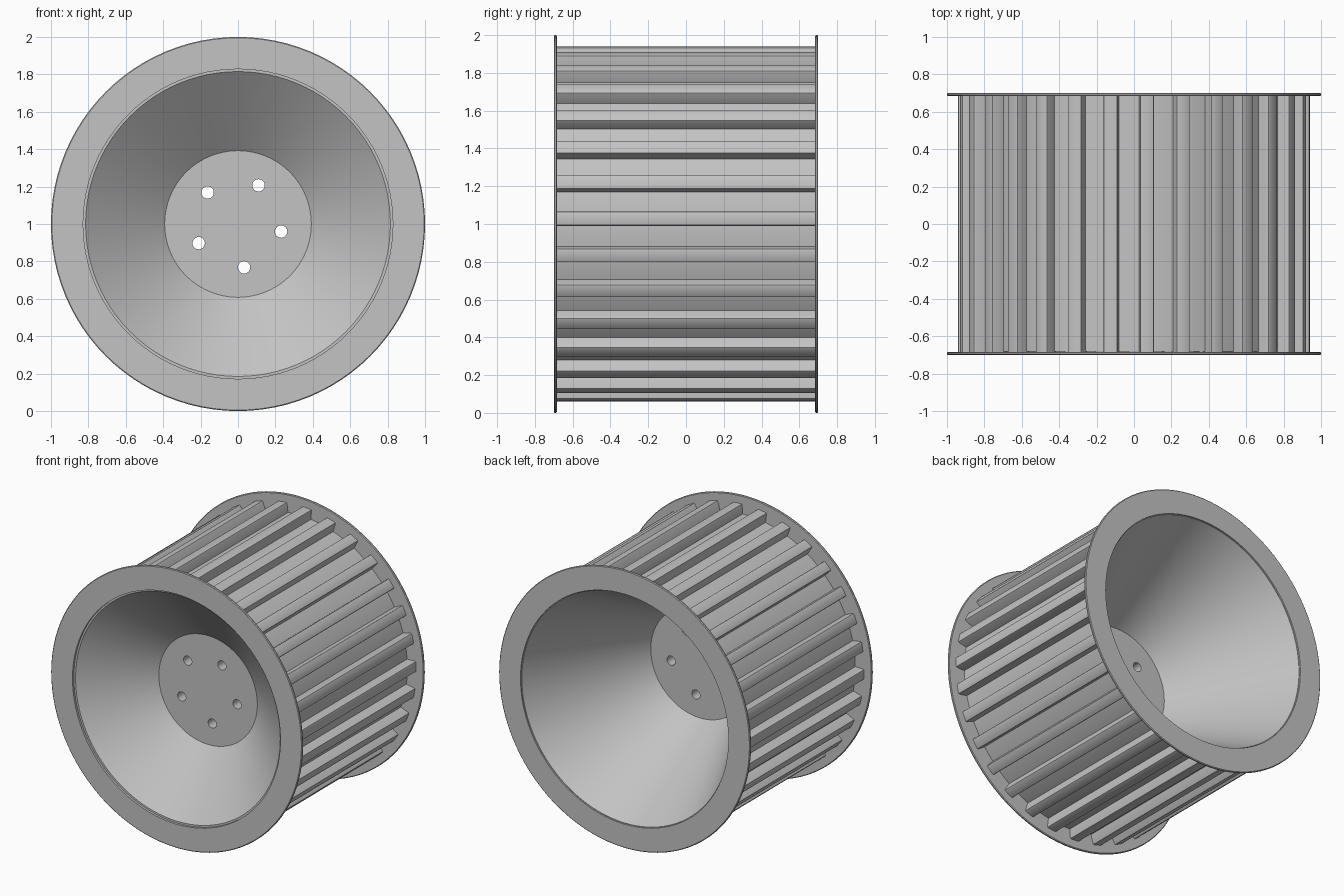
import bpy, bmesh, math
from mathutils import Matrix, Vector

if "Cube" in bpy.data.objects:
    bpy.data.objects.remove(bpy.data.objects["Cube"])

AXIS_Z = 1.0          # height of the wheel axis
SEGMENTS = 96
RIBS = 30

grey = bpy.data.materials.new("metal grey")
grey.diffuse_color = (0.55, 0.55, 0.55, 1)
grey.use_nodes = True
grey.node_tree.nodes["Principled BSDF"].inputs["Base Color"].default_value = grey.diffuse_color


def finish(name, bm):
    """Turn a bmesh into an object, lifted to the wheel axis."""
    bmesh.ops.recalc_face_normals(bm, faces=bm.faces)
    mesh = bpy.data.meshes.new(name)
    bm.to_mesh(mesh)
    bm.free()
    mesh.materials.append(grey)
    obj = bpy.data.objects.new(name, mesh)
    obj.location.z = AXIS_Z
    bpy.context.collection.objects.link(obj)
    return obj


def smooth(obj):
    bpy.ops.object.select_all(action='DESELECT')
    obj.select_set(True)
    bpy.context.view_layer.objects.active = obj
    bpy.ops.object.shade_smooth_by_angle(angle=math.radians(28))


def lathe(name, profile):
    """Revolve a closed (radius, y) profile around the y axis.
    Points on the axis become single vertices."""
    bm = bmesh.new()
    rings = []
    for r, y in profile:
        if r == 0:
            rings.append([bm.verts.new((0, y, 0))] * SEGMENTS)
        else:
            turn = [2 * math.pi * i / SEGMENTS for i in range(SEGMENTS)]
            rings.append([bm.verts.new((r * math.cos(a), y, r * math.sin(a))) for a in turn])
    for a, b in zip(rings, rings[1:] + rings[:1]):
        if a[0] == a[1] and b[0] == b[1]:
            continue
        if a[0] == a[1]:
            bm.faces.new(b)
        elif b[0] == b[1]:
            bm.faces.new(a)
        else:
            for i in range(SEGMENTS):
                j = (i + 1) % SEGMENTS
                bm.faces.new((a[i], a[j], b[j], b[i]))
    # flat end caps need no centre vertex
    bmesh.ops.delete(bm, geom=[v for v in bm.verts if not v.link_faces], context='VERTS')
    return finish(name, bm)


# Drum with a shallow front cone and a deep back cone meeting at the hub plate
drum = lathe("drum_and_hub", [
    (0, -0.34), (0.392, -0.34), (0.815, -0.683), (0.87, -0.683),
    (0.87, 0.69), (0.824, 0.69), (0.392, -0.16), (0, -0.16)])

# Five bolt holes through the hub
bm = bmesh.new()
for i in range(5):
    a = math.radians(-10 + 72 * i)
    place = (Matrix.Translation((0.234 * math.cos(a), -0.25, 0.234 * math.sin(a)))
             @ Matrix.Rotation(math.pi / 2, 4, 'X'))
    bmesh.ops.create_cone(bm, cap_ends=True, segments=24, radius1=0.033,
                          radius2=0.033, depth=0.5, matrix=place)
cutter = finish("bolt_hole_cutter", bm)
cutter.hide_render = True
cutter.hide_set(True)
cut = drum.modifiers.new("bolt holes", 'BOOLEAN')
cut.operation = 'DIFFERENCE'
cut.solver = 'EXACT'
cut.object = cutter
bpy.context.view_layer.objects.active = drum
drum.select_set(True)
bpy.ops.object.modifier_apply(modifier=cut.name)
bpy.data.objects.remove(cutter)
smooth(drum)

# Thin end flanges with softened outer edges
for name, side in (("front_flange", -1), ("back_flange", 1)):
    flange = lathe(name, [
        (0.828, side * 0.70), (0.995, side * 0.70), (1.0, side * 0.696),
        (1.0, side * 0.688), (0.995, side * 0.684), (0.828, side * 0.684)])
    smooth(flange)

# Raised ribs running the length of the drum
bm = bmesh.new()
for i in range(RIBS):
    a = math.radians(1.75 + 360 / RIBS * i)
    box = (Matrix.Rotation(-a, 4, 'Y') @ Matrix.Translation((0.895, 0, 0))
           @ Matrix.Diagonal((0.09, 1.374, 0.074, 1)))
    bmesh.ops.create_cube(bm, size=1, matrix=box)
# soften the long outer edges only
outer = [e for e in bm.edges
         if abs(e.verts[0].co.y - e.verts[1].co.y) > 1
         and Vector((e.verts[0].co.x, e.verts[0].co.z)).length > 0.9]
bmesh.ops.bevel(bm, geom=outer, offset=0.008, segments=2, profile=0.5, affect='EDGES')
ribs = finish("ribs", bm)
smooth(ribs)
